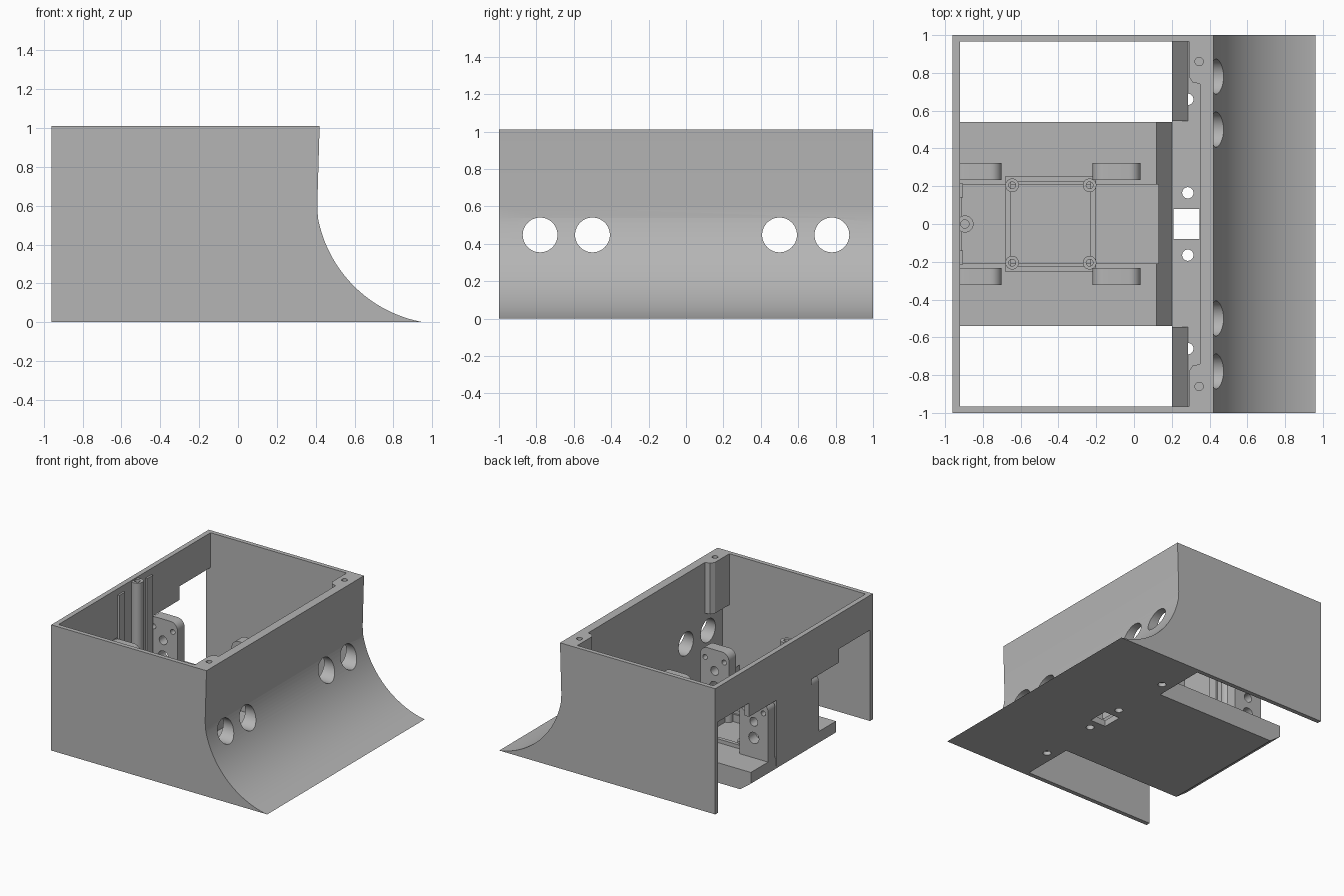
import bpy, bmesh, math
from mathutils import Vector

if "Cube" in bpy.data.objects:
    bpy.data.objects.remove(bpy.data.objects["Cube"])

grey = bpy.data.materials.new("plain grey")
grey.use_nodes = True
GREY = (0.46, 0.46, 0.46, 1)
grey.diffuse_color = GREY
grey.node_tree.nodes["Principled BSDF"].inputs["Base Color"].default_value = GREY

# How a 2D point and a depth map to space for each extrusion axis
AXES = {"x": lambda a, b, d: (d, a, b),
        "y": lambda a, b, d: (a, d, b),
        "z": lambda a, b, d: (a, b, d)}


def prism(name, points, axis, lo, hi):
    """Extrude a 2D outline along an axis."""
    bm = bmesh.new()
    place = AXES[axis]
    face = bm.faces.new([bm.verts.new(place(a, b, lo)) for a, b in points])
    out = bmesh.ops.extrude_face_region(bm, geom=[face])
    verts = [v for v in out["geom"] if isinstance(v, bmesh.types.BMVert)]
    bmesh.ops.translate(bm, verts=verts, vec=Vector(place(0, 0, hi - lo)))
    bmesh.ops.recalc_face_normals(bm, faces=bm.faces)
    mesh = bpy.data.meshes.new(name)
    bm.to_mesh(mesh)
    bm.free()
    mesh.materials.append(grey)
    obj = bpy.data.objects.new(name, mesh)
    bpy.context.scene.collection.objects.link(obj)
    return obj


def box(name, x, y, z):
    return prism(name, [(x[0], y[0]), (x[1], y[0]), (x[1], y[1]), (x[0], y[1])], "z", *z)


def arc(cx, cy, r, start, end, n):
    steps = [math.radians(start + (end - start) * i / n) for i in range(n + 1)]
    return [(cx + r * math.cos(t), cy + r * math.sin(t)) for t in steps]


def rod(name, cx, cy, r, axis, lo, hi, n=32):
    return prism(name, arc(cx, cy, r, 0, 360, n)[:-1], axis, lo, hi)


def cut(obj, cutters):
    """Subtract every cutter, then discard it."""
    bpy.context.view_layer.objects.active = obj
    for c in cutters:
        c.hide_render = True
        mod = obj.modifiers.new("cut", "BOOLEAN")
        mod.operation, mod.solver, mod.object = "DIFFERENCE", "EXACT", c
        bpy.ops.object.modifier_apply(modifier=mod.name)
        bpy.data.objects.remove(c)


def smooth(obj):
    bpy.ops.object.select_all(action="DESELECT")
    obj.select_set(True)
    bpy.context.view_layer.objects.active = obj
    bpy.ops.object.shade_smooth_by_angle(angle=math.radians(25))


TOP = 1.01

# Scooped front block with its floor strip
scoop = arc(1.07, 0.66, 0.67, 190.5, 260, 32)
outline = [(0.35, TOP), (0.42, TOP), (0.408, 0.6)] + scoop
outline += [(0.96, 0), (0.2, 0), (0.2, 0.05), (0.35, 0.05)]
front = prism("scooped_front", outline, "y", -1, 1)
holes = [box("slot_cutter", (0.21, 0.348), (-0.08, 0.08), (-0.1, 0.2))]
for s in (-1, 1):
    for y in (0.5, 0.78):
        holes.append(rod("port_cutter", s * y, 0.447, 0.093, "x", 0.25, 0.9, 48))
    for y in (0.165, 0.66):
        holes.append(rod("floor_hole_cutter", 0.285, s * y, 0.03, "z", -0.1, 0.2))
    holes.append(rod("screw_cutter", 0.345, s * 0.86, 0.022, "z", 0.85, 1.1))
cut(front, holes)
smooth(front)

for s, side in ((-1, "right"), (1, "left")):
    # Side wall
    y = sorted((s * 0.965, s))
    box(side + "_side_wall", (-0.96, 0.36), y, (0, TOP))

    # Screw boss in the top corner
    boss_shape = [(0.36, s * 0.74), (0.31, s * 0.75), (0.29, s * 0.78),
                  (0.29, s * 0.97), (0.36, s * 0.97)]
    boss = prism(side + "_corner_boss", boss_shape, "z", 0.6, TOP)
    cut(boss, [rod("screw_cutter", 0.345, s * 0.86, 0.022, "z", 0.85, 1.1)])

    # Sloped lip on the floor edge
    y = sorted((s * 0.545, s * 0.97))
    prism(side + "_floor_lip", [(0.2, 0.03), (0.2, 0.14), (0.285, 0.05), (0.285, 0.03)],
          "y", *y)

# Rear wall with stepped openings and a full height middle panel
half = [(0.97, TOP), (0.97, 0.73), (0.57, 0.73), (0.57, 0.62), (0.22, 0.62), (0.22, 0.09)]
prism("rear_wall", half + [(-y, z) for y, z in reversed(half)], "x", -0.96, -0.92)

# Ribs and screw post behind the middle panel
for s in (-1, 1):
    box("panel_rib", (-0.93, -0.905), sorted((s * 0.14, s * 0.215)), (0.1, 0.96))
post = rod("rear_screw_post", -0.895, 0, 0.045, "z", 0.08, 1.0)
cut(post, [rod("screw_cutter", -0.895, 0, 0.022, "z", 0.85, 1.1)])
smooth(post)

# Base tongue with chamfered rear edge and a shallow channel
tongue = prism("base_tongue", [(-0.955, 0.07), (-0.86, 0), (0.2, 0), (0.2, 0.05),
                               (0.12, 0.16), (-0.955, 0.16)], "y", -0.54, 0.54)
cut(tongue, [box("channel_cutter", (-0.91, 0.13), (-0.21, 0.21), (0.08, 0.3))])

# Board tray with corner pegs
tray = box("board_tray", (-0.68, -0.2), (-0.255, 0.255), (0.07, 0.19))
cut(tray, [box("tray_cutter", (-0.65, -0.23), (-0.225, 0.225), (0.1, 0.3))])
for x in (-0.645, -0.235):
    for y in (-0.205, 0.205):
        peg = rod("tray_peg", x, y, 0.036, "z", 0.08, 0.21, 24)
        cut(peg, [rod("peg_cutter", x, y, 0.018, "z", 0.12, 0.3, 16)])
        smooth(peg)

# Upright mounting brackets with rounded tops
for cx in (-0.828, -0.092):
    for s in (-1, 1):
        shape = [(cx - 0.127, 0.14), (cx + 0.127, 0.14)]
        shape += arc(cx + 0.067, 0.56, 0.06, 0, 90, 8)
        shape += arc(cx - 0.067, 0.56, 0.06, 90, 180, 8)
        y0, y1 = sorted((s * 0.232, s * 0.322))
        bracket = prism("mounting_bracket", shape, "y", y0, y1)
        spots = [(0, 0.32, 0.045), (0, 0.45, 0.035), (-0.085, 0.54, 0.02), (0.085, 0.54, 0.02)]
        cut(bracket, [rod("bracket_cutter", cx + dx, z, r, "y", y0 - 0.1, y1 + 0.1, 24)
                      for dx, z, r in spots])
        smooth(bracket)
